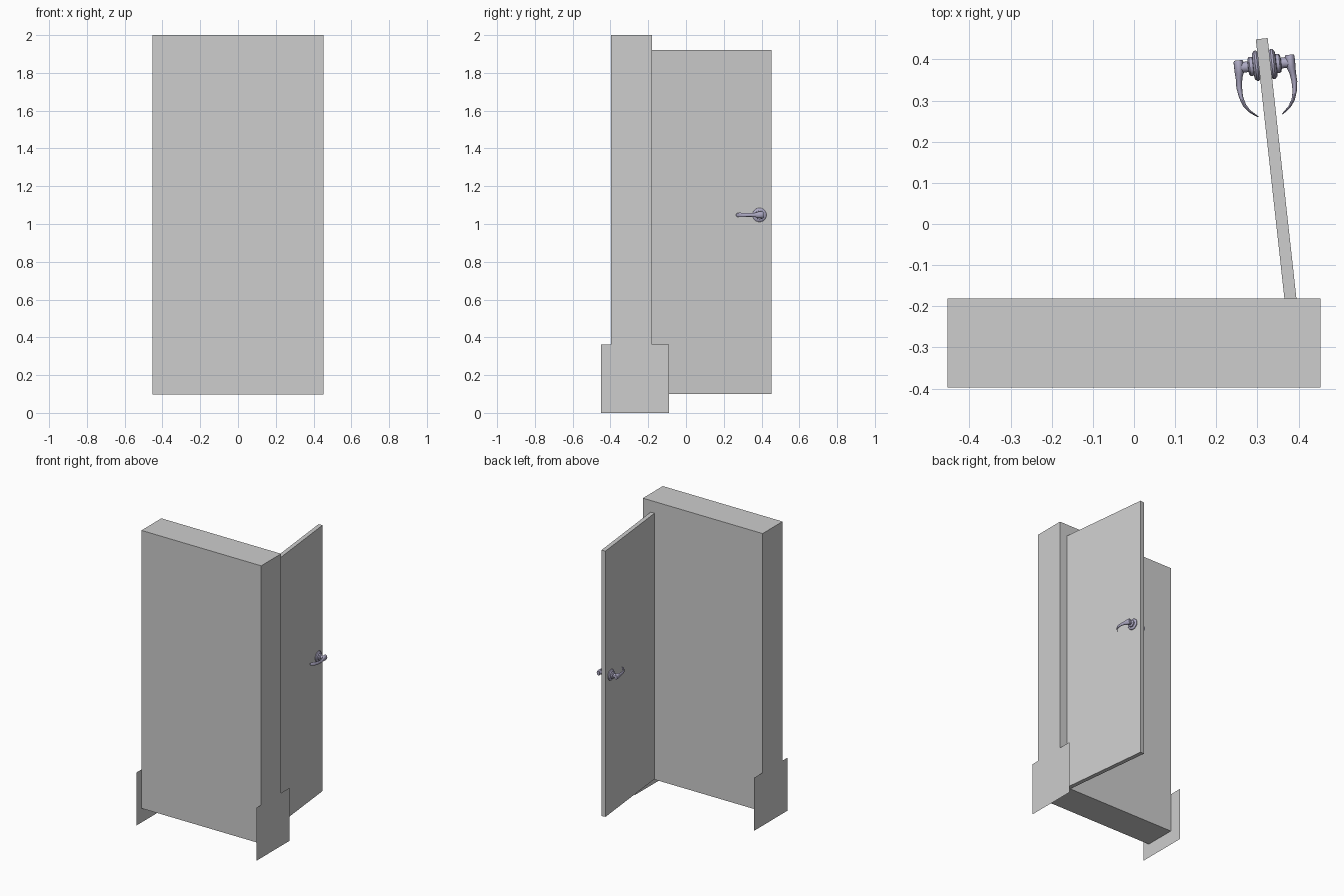
import bpy, bmesh, math
from mathutils import Matrix, Vector

cube = bpy.data.objects.get("Cube")
if cube:
    bpy.data.objects.remove(cube, do_unlink=True)


def material(name, rgb, rough):
    m = bpy.data.materials.new(name)
    m.use_nodes = True
    m.diffuse_color = (*rgb, 1)
    bsdf = m.node_tree.nodes["Principled BSDF"]
    bsdf.inputs["Base Color"].default_value = (*rgb, 1)
    bsdf.inputs["Roughness"].default_value = rough
    return m


GREY = material("light grey", (0.61, 0.61, 0.61), 0.7)
METAL = material("lilac metal", (0.42, 0.40, 0.55), 0.5)


def finish(name, bm, mat, matrix=None, smooth=False):
    me = bpy.data.meshes.new(name)
    bm.to_mesh(me)
    bm.free()
    me.materials.append(mat)
    ob = bpy.data.objects.new(name, me)
    bpy.context.collection.objects.link(ob)
    if matrix:
        ob.matrix_world = matrix
    if smooth:
        bpy.ops.object.select_all(action="DESELECT")
        ob.select_set(True)
        bpy.context.view_layer.objects.active = ob
        bpy.ops.object.shade_smooth_by_angle(angle=math.radians(40))
    return ob


def box(name, lo, hi, mat, matrix=None, open_sides=False):
    bm = bmesh.new()
    bmesh.ops.create_cube(bm, size=1)
    lo, hi = Vector(lo), Vector(hi)
    for v in bm.verts:
        v.co = (lo + hi) / 2 + v.co * (hi - lo)
    if open_sides:
        ends = [f for f in bm.faces if abs(f.normal.x) > 0.9]
        bmesh.ops.delete(bm, geom=ends, context="FACES_ONLY")
    return finish(name, bm, mat, matrix)


def skin(bm, rings):
    """Join closed rings of points into a capped tube."""
    rows = [[bm.verts.new(p) for p in ring] for ring in rings]
    n = len(rows[0])
    for a, b in zip(rows, rows[1:]):
        for i in range(n):
            bm.faces.new((a[i], a[(i + 1) % n], b[(i + 1) % n], b[i]))
    bm.faces.new(rows[0][::-1])
    bm.faces.new(rows[-1])
    bmesh.ops.recalc_face_normals(bm, faces=bm.faces)


def circle(n):
    return [(math.cos(math.tau * i / n), math.sin(math.tau * i / n)) for i in range(n)]


# Wall block, closed at each end by a thin sheet that widens into a foot
W, FRONT, BACK, BASE, TOP = 0.4535, -0.397, -0.181, 0.097, 2.0
FOOT_FRONT, FOOT_BACK, FOOT_TOP = -0.45, -0.09, 0.363
box("wall_block", (-W, FRONT, BASE), (W, BACK, TOP), GREY, open_sides=True)

outline = [(FOOT_FRONT, 0), (FOOT_BACK, 0), (FOOT_BACK, FOOT_TOP), (BACK, FOOT_TOP),
           (BACK, TOP), (FRONT, TOP), (FRONT, FOOT_TOP), (FOOT_FRONT, FOOT_TOP)]
for side, label in ((1, "left"), (-1, "right")):
    bm = bmesh.new()
    bm.faces.new([bm.verts.new((side * W, y, z)) for y, z in outline[::side]])
    finish(label + "_end_sheet", bm, GREY)

# Open door, modelled along its own y and swung on the hinge
HALF = 0.0145
hinge = Matrix.Translation((0.38, -0.18, 0)) @ Matrix.Rotation(math.radians(6.3), 4, "Z")
box("door", (-HALF, -0.02, 0.1), (HALF, 0.634, 1.92), GREY, hinge)

# Handle set: turned rose and neck, then a curved tapering lever
HUB_Y, HUB_Z = 0.57, 1.048
rose = [(0, 0.034), (0.003, 0.037), (0.008, 0.037), (0.013, 0.031), (0.014, 0.023),
        (0.022, 0.023), (0.025, 0.020), (0.026, 0.013), (0.036, 0.013), (0.05, 0.016)]
# along door, out from door, half thickness, half height
lever = [(0.018, 0.048, 0.010, 0.015), (0.014, 0.048, 0.012, 0.018),
         (-0.012, 0.049, 0.011, 0.017), (-0.026, 0.051, 0.008, 0.012),
         (-0.048, 0.053, 0.007, 0.010), (-0.072, 0.051, 0.005, 0.010),
         (-0.092, 0.045, 0.004, 0.011), (-0.108, 0.034, 0.003, 0.012),
         (-0.118, 0.022, 0.002, 0.011), (-0.124, 0.014, 0.001, 0.007)]

for side, label in ((1, "outer"), (-1, "inner")):
    bm = bmesh.new()
    skin(bm, [[(side * (HALF + d), HUB_Y + r * c, HUB_Z + r * s) for c, s in circle(32)]
              for d, r in rose])
    finish(label + "_handle_rose", bm, METAL, hinge, True)

    rings = []
    for i, (y, d, thick, tall) in enumerate(lever):
        a, b = lever[max(i - 1, 0)], lever[min(i + 1, len(lever) - 1)]
        t = Vector((b[0] - a[0], b[1] - a[1])).normalized()
        rings.append([(side * (HALF + d + thick * c * -t.x), HUB_Y + y + thick * c * t.y,
                       HUB_Z + tall * s) for c, s in circle(16)])
    bm = bmesh.new()
    skin(bm, rings)
    finish(label + "_handle_lever", bm, METAL, hinge, True)
